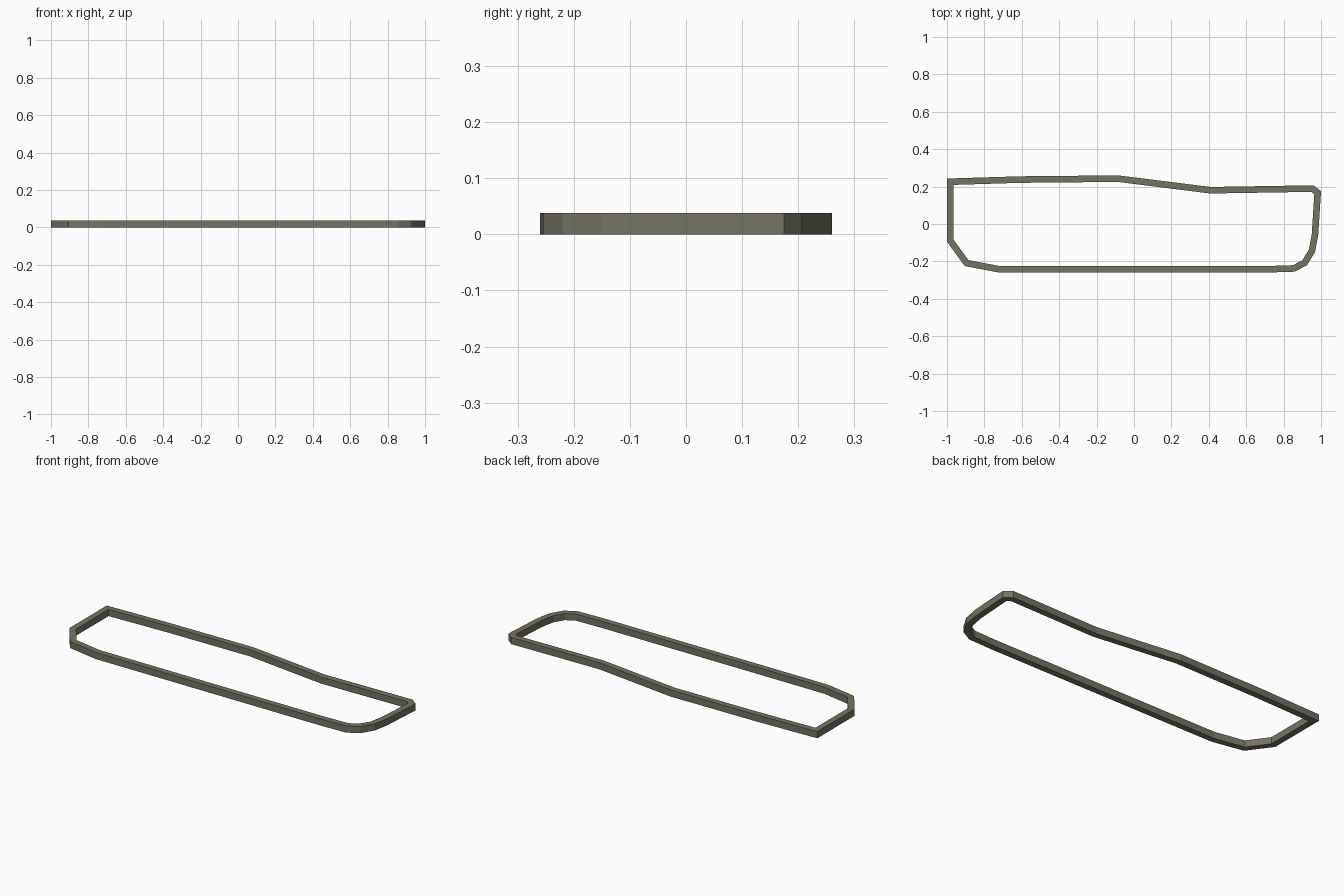
import bpy, bmesh
from mathutils import Vector

if "Cube" in bpy.data.objects:
    bpy.data.objects.remove(bpy.data.objects["Cube"])

HEIGHT = 0.038
WIDTH = 0.035

# Outer outline, counter-clockwise seen from above
OUTLINE = [(-1.0, 0.243), (-1.0, -0.095), (-0.905, -0.225), (-0.72, -0.26),
           (0.70, -0.26), (0.86, -0.255), (0.925, -0.22), (0.968, -0.15),
           (0.985, -0.06), (1.0, 0.175), (0.96, 0.207), (0.41, 0.198),
           (-0.085, 0.26), (-0.61, 0.255)]


def mitre_inset(points, width):
    """Offset a closed outline inwards with mitred corners."""
    pts = [Vector(p) for p in points]
    result = []
    for i, p in enumerate(pts):
        d0 = (p - pts[i - 1]).normalized()
        d1 = (pts[(i + 1) % len(pts)] - p).normalized()
        n0, n1 = Vector((-d0.y, d0.x)), Vector((-d1.y, d1.x))
        result.append(p + (n0 + n1) * (width / (1 + n0.dot(n1))))
    return result


# Flat-faced gasket-like rim
bm = bmesh.new()
inner = mitre_inset(OUTLINE, WIDTH)
rings = []
for o, i in zip(OUTLINE, inner):
    section = [(o, 0), (o, HEIGHT), (i, HEIGHT), (i, 0)]
    rings.append([bm.verts.new((p[0], p[1], z)) for p, z in section])
for a, b in zip(rings, rings[1:] + rings[:1]):
    for k in range(4):
        m = (k + 1) % 4
        bm.faces.new((a[k], b[k], b[m], a[m]))
bmesh.ops.recalc_face_normals(bm, faces=bm.faces)
mesh = bpy.data.meshes.new("frame_rim")
bm.to_mesh(mesh)
bm.free()

rim = bpy.data.objects.new("frame_rim", mesh)
bpy.context.collection.objects.link(rim)
mat = bpy.data.materials.new("olive grey")
mat.diffuse_color = (0.18, 0.17, 0.125, 1)
mat.use_nodes = True
mat.node_tree.nodes["Principled BSDF"].inputs["Base Color"].default_value = mat.diffuse_color
mesh.materials.append(mat)
